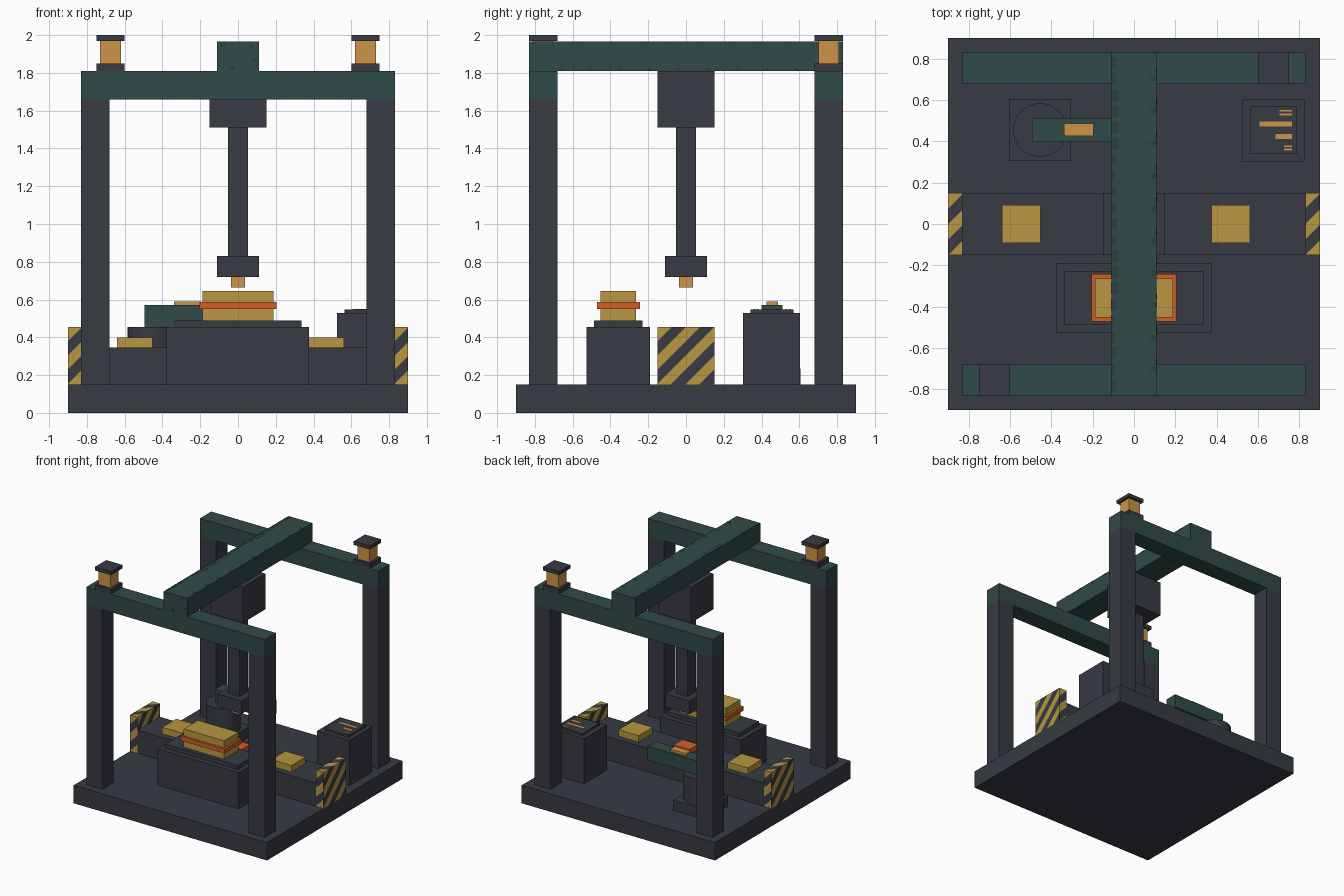
import bpy
import bmesh
import math
import random
from mathutils import Vector

if "Cube" in bpy.data.objects:
    bpy.data.objects.remove(bpy.data.objects["Cube"], do_unlink=True)

random.seed(4)


def material(name, rgb):
    m = bpy.data.materials.new(name)
    m.use_nodes = True
    m.diffuse_color = (*rgb, 1)
    m.node_tree.nodes["Principled BSDF"].inputs["Base Color"].default_value = (*rgb, 1)
    return m


DARK = material("dark steel", (0.038, 0.043, 0.055))
GREEN = material("green paint", (0.030, 0.069, 0.065))
WORN = material("worn green", (0.024, 0.048, 0.047))
YELLOW = material("yellow", (0.480, 0.305, 0.054))
ORANGE = material("amber", (0.610, 0.296, 0.063))
RED = material("hot orange", (0.660, 0.110, 0.021))


def finish(name, bm, *mats):
    me = bpy.data.meshes.new(name)
    bm.to_mesh(me)
    bm.free()
    for m in mats:
        me.materials.append(m)
    ob = bpy.data.objects.new(name, me)
    bpy.context.collection.objects.link(ob)
    return ob


def add_box(bm, x, y, z):
    verts = bmesh.ops.create_cube(bm, size=1)["verts"]
    lo, hi = Vector((x[0], y[0], z[0])), Vector((x[1], y[1], z[1]))
    for v in verts:
        v.co = Vector([(hi if c > 0 else lo)[i] for i, c in enumerate(v.co)])


def box(name, x, y, z, mat):
    bm = bmesh.new()
    add_box(bm, x, y, z)
    return finish(name, bm, mat)


def mid(c, half):
    return (c - half, c + half)


# Floor slab and portal frames
box("base", (-0.9, 0.9), (-0.9, 0.9), (0, 0.15), DARK)
for side, y in (("front", -0.755), ("back", 0.755)):
    for hand, x in (("right", -0.755), ("left", 0.755)):
        box(f"{side}_{hand}_post", mid(x, 0.075), mid(y, 0.075), (0.15, 1.66), DARK)
    box(f"{side}_beam", (-0.83, 0.83), mid(y, 0.075), (1.66, 1.81), GREEN)

# Bridge girder with chipped paint along its edges
box("bridge_girder", (-0.11, 0.11), (-0.83, 0.83), (1.81, 1.965), GREEN)
chips = bmesh.new()
for i in range(21):
    y = -0.78 + i * 0.078
    w = random.uniform(0.015, 0.04)
    add_box(chips, (-0.111, -0.11 + w), mid(y, 0.028), (1.96, 1.966))
    if i % 2:
        add_box(chips, (0.11 - 0.03, 0.111), mid(y, 0.012), (1.955, 1.966))
        add_box(chips, (0.108, 0.111), mid(y + 0.04, 0.012), (1.812, 1.825))
for x, z in ((-0.08, 1.95), (0.07, 1.94), (0.09, 1.87), (-0.03, 1.83)):
    add_box(chips, mid(x, 0.014), (-0.831, -0.828), mid(z, 0.01))
finish("girder_chips", chips, WORN)

# Warning lamps on opposite corners
for name, s in (("front_lamp", -1), ("back_lamp", 1)):
    x, y = 0.675 * s, 0.755 * s
    box(name + "_foot", mid(x, 0.075), mid(y, 0.075), (1.81, 1.85), DARK)
    box(name + "_lens", mid(x, 0.056), mid(y, 0.054), (1.85, 1.97), ORANGE)
    box(name + "_cap", mid(x, 0.075), mid(y, 0.075), (1.97, 2.0), DARK)

# Press ram: half width, bottom, top
for name, h, z0, z1, mat in (("press_housing", 0.15, 1.51, 1.81, DARK),
                             ("press_shaft", 0.054, 0.83, 1.51, DARK),
                             ("press_head", 0.112, 0.72, 0.83, DARK),
                             ("press_tip", 0.036, 0.665, 0.72, ORANGE)):
    box(name, mid(0, h), mid(0, h), (z0, z1), mat)

# Conveyor with two crates and a hot billet
box("conveyor", (-0.83, 0.83), (-0.147, 0.147), (0.15, 0.345), DARK)
box("right_crate", (-0.64, -0.453), (-0.093, 0.093), (0.345, 0.4), YELLOW)
box("left_crate", (0.375, 0.562), (-0.093, 0.093), (0.345, 0.4), YELLOW)
box("hot_billet", (-0.075, 0.075), (-0.06, 0.06), (0.345, 0.39), RED)


# Hazard panels: every side is cut into diagonal bands
def hazard_panel(name, x):
    bm = bmesh.new()
    add_box(bm, x, (-0.15, 0.15), (0.15, 0.455))
    bm.normal_update()
    half = 0.075
    sides = [f.normal.copy() for f in bm.faces]
    for n in sides:
        up = Vector((0, 1, 0)) if abs(n.z) > 0.5 else Vector((0, 0, 1))
        right = up.cross(n)
        diag = right - up

        def faces():
            return [f for f in bm.faces if f.normal.dot(n) > 0.9]

        start = min(diag.dot(v.co) for f in faces() for v in f.verts)
        for k in range(1, 9):
            fs = faces()
            geom = set(fs)
            for f in fs:
                geom.update(f.edges)
                geom.update(f.verts)
            point = diag * ((start + k * half) / diag.length_squared)
            bmesh.ops.bisect_plane(bm, geom=list(geom), dist=1e-5,
                                   plane_co=point, plane_no=diag.normalized())
            bm.normal_update()
        for f in faces():
            t = diag.dot(f.calc_center_median()) - start
            f.material_index = math.floor(t / half) % 2
    finish(name, bm, YELLOW, DARK)


hazard_panel("right_hazard_panel", (-0.9, -0.83))
hazard_panel("left_hazard_panel", (0.83, 0.9))

# Front anvil and layered workpiece
box("anvil", (-0.378, 0.375), (-0.527, -0.19), (0.15, 0.455), DARK)
box("anvil_plate", (-0.337, 0.337), (-0.487, -0.23), (0.455, 0.49), DARK)
box("lower_die", (-0.188, 0.188), (-0.453, -0.265), (0.49, 0.55), YELLOW)
box("hot_sheet", (-0.205, 0.205), (-0.472, -0.243), (0.55, 0.586), RED)
box("upper_die", (-0.188, 0.188), (-0.453, -0.265), (0.586, 0.645), YELLOW)

# Swing arm on a round pedestal
box("arm_foot", (-0.605, -0.305), (0.305, 0.605), (0.15, 0.235), DARK)
bm = bmesh.new()
bmesh.ops.create_cone(bm, cap_ends=True, segments=32, radius1=0.13, radius2=0.13, depth=0.22)
bmesh.ops.translate(bm, vec=(-0.455, 0.455, 0.345), verts=bm.verts)
pedestal = finish("arm_pedestal", bm, DARK)
bpy.context.view_layer.objects.active = pedestal
pedestal.select_set(True)
bpy.ops.object.shade_smooth_by_angle(angle=math.radians(30))
box("swing_arm", (-0.495, 0.0), (0.4, 0.51), (0.455, 0.57), GREEN)
box("arm_light", (-0.34, -0.195), (0.425, 0.487), (0.57, 0.59), ORANGE)

# Control console with a bar display
box("console", (0.525, 0.826), (0.303, 0.603), (0.15, 0.53), DARK)
box("console_plate", (0.565, 0.79), (0.342, 0.568), (0.53, 0.548), DARK)
bars = bmesh.new()
for x0, y, h in ((0.705, 0.548, 0.004), (0.705, 0.53, 0.004), (0.607, 0.485, 0.012),
                 (0.685, 0.423, 0.012), (0.725, 0.377, 0.004), (0.725, 0.361, 0.004)):
    add_box(bars, (x0, 0.765), mid(y, h), (0.546, 0.551))
finish("display_bars", bars, ORANGE)
